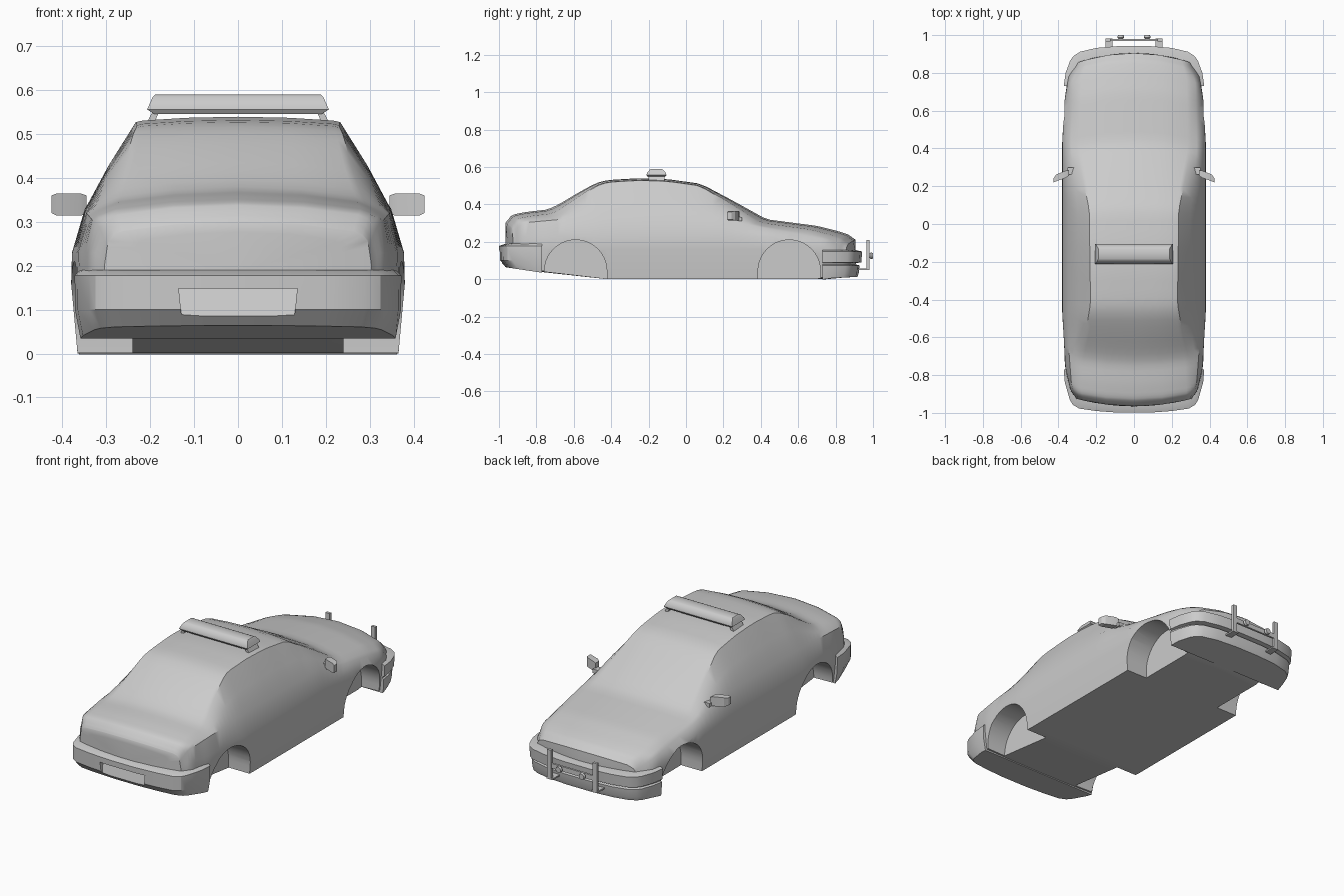
import bpy, bmesh, math

cube = bpy.data.objects.get("Cube")
if cube:
    bpy.data.objects.remove(cube)

paint = bpy.data.materials.new("light_grey")
paint.use_nodes = True
grey = (0.6, 0.6, 0.6, 1)
paint.diffuse_color = grey
paint.node_tree.nodes["Principled BSDF"].inputs["Base Color"].default_value = grey


def loft(name, rings):
    """Skin a list of equal-length closed rings and cap both ends."""
    bm = bmesh.new()
    loops = [[bm.verts.new(point) for point in ring] for ring in rings]
    for a, b in zip(loops, loops[1:]):
        for i in range(len(a)):
            j = (i + 1) % len(a)
            bm.faces.new((a[i], a[j], b[j], b[i]))
    bm.faces.new(loops[0])
    bm.faces.new(reversed(loops[-1]))
    bmesh.ops.recalc_face_normals(bm, faces=bm.faces)
    mesh = bpy.data.meshes.new(name)
    bm.to_mesh(mesh)
    bm.free()
    mesh.materials.append(paint)
    obj = bpy.data.objects.new(name, mesh)
    bpy.context.collection.objects.link(obj)
    return obj


def box(name, xs, ys, zs):
    (x0, x1), (y0, y1) = xs, ys
    return loft(name, [[(x0, y0, z), (x1, y0, z), (x1, y1, z), (x0, y1, z)] for z in zs])


def activate(obj):
    bpy.ops.object.select_all(action='DESELECT')
    obj.select_set(True)
    bpy.context.view_layer.objects.active = obj


def carve(obj, cutter):
    cutter.hide_render = True
    mod = obj.modifiers.new("cut", 'BOOLEAN')
    mod.operation, mod.solver, mod.object = 'DIFFERENCE', 'EXACT', cutter
    activate(obj)
    bpy.ops.object.modifier_apply(modifier=mod.name)
    bpy.data.objects.remove(cutter)


def smooth(obj, degrees=35):
    activate(obj)
    bpy.ops.object.shade_smooth_by_angle(angle=math.radians(degrees))


def linear(table, y):
    if y <= table[0][0]:
        return table[0][1]
    for (ya, va), (yb, vb) in zip(table, table[1:]):
        if y <= yb:
            return va + (vb - va) * (y - ya) / (yb - ya)
    return table[-1][1]


def curve(table, y):
    """Table lookup with softened corners."""
    return sum(linear(table, y + step) for step in (-0.016, 0, 0.016)) / 3


# Body curves along the length: y, value
REAR, NOSE = -0.965, 0.905
TOP = [(REAR, .285), (-.955, .325), (-.93, .345), (-.85, .36), (-.74, .372), (-.68, .4),
       (-.58, .46), (-.48, .515), (-.42, .53), (-.25, .54), (-.1, .535), (.08, .51),
       (.25, .42), (.43, .32), (.7, .285), (.82, .255), (.88, .235), (NOSE, .205)]
EDGE_WIDTH = [(REAR, .28), (-.93, .3), (-.74, .29), (-.6, .258), (-.42, .23), (.08, .237),
              (.25, .27), (.43, .305), (.8, .3), (NOSE, .27)]
EDGE_DROP = [(REAR, .03), (-.74, .03), (-.42, .012), (.08, .012), (.43, .025), (NOSE, .03)]
BELT_WIDTH = [(REAR, .295), (-.9, .33), (-.7, .345), (.45, .35), (.8, .34), (NOSE, .29)]
BELT_Z = [(REAR, .235), (-.92, .3), (-.7, .32), (-.4, .33), (.2, .33), (.43, .28),
          (.8, .21), (NOSE, .16)]
WIDE = [(REAR, .3), (-.93, .335), (-.8, .365), (-.5, .38), (.5, .38), (.7, .37),
        (.85, .345), (NOSE, .31)]
FLOOR = [(REAR, .068), (-.76, .037), (-.42, 0), (.72, 0), (.77, .009), (NOSE, .016)]
BOW = [(REAR, .04), (-.7, .04), (-.4, 0), (0, 0), (.4, -.05), (NOSE, -.055)]


def section(y, scale=1):
    top, floor = curve(TOP, y), linear(FLOOR, y)
    edge, drop = curve(EDGE_WIDTH, y), curve(EDGE_DROP, y)
    belt, belt_z = curve(BELT_WIDTH, y), curve(BELT_Z, y)
    wide = curve(WIDE, y)
    shoulder_z = min(.23, belt_z - .04)
    half = [(wide * .5, floor), (wide * .962, floor), (wide, min(.16, shoulder_z - .04)),
            (wide * .995, shoulder_z), (belt, belt_z),
            ((belt + edge) * .508, (belt_z + top - drop) / 2),
            (edge, top - drop), (edge * .93, top - drop * .72), (edge * .5, top - drop * .2)]
    outline = [(0, floor)] + half + [(0, top)] + [(-x, z) for x, z in reversed(half)]
    middle = (top + floor) / 2
    return [(x * scale, y + curve(BOW, y) * (x * scale / wide) ** 2,
             middle + (z - middle) * scale) for x, z in outline]


# Body shell with bowed end caps
count = 64
stations = [(REAR + NOSE) / 2 + (NOSE - REAR) / 2 * math.sin(math.pi * (i / count - .5))
            for i in range(count + 1)]
caps = (.15, .5, .8)
body = loft("body", [section(REAR, k) for k in caps] + [section(y) for y in stations]
            + [section(NOSE, k) for k in reversed(caps)])

# Wheel wells
for centre in (-.59, .552):
    for side in (-1, 1):
        arch = [(centre + .167 * math.cos(a), .043 + .167 * math.sin(a))
                for a in (math.pi * i / 20 for i in range(21))]
        arch = [(centre + .167, -.1)] + arch + [(centre - .167, -.1)]
        carve(body, loft("well_cutter", [[(side * x, y, z) for y, z in arch] for x in (.24, .5)]))
smooth(body)


def bumper(name, half, levels):
    """Band around one end of the car; levels are (height, scale), None follows the floor."""
    outline = half + [(-x, y) for x, y in reversed(half)]
    limit = abs(half[0][1])
    rings = []
    for z, scale in levels:
        ring = []
        for x, y in outline:
            y = math.copysign(max(abs(y * scale), limit), y)
            ring.append((x * scale, y, linear(FLOOR, y) - .004 if z is None else z))
        rings.append(ring)
    return loft(name, rings)


# Bumpers
rear_bumper = bumper("rear_bumper",
                     [(.372, -.77), (.366, -.84), (.34, -.93), (.325, -.956), (.29, -.977),
                      (.2, -.99), (.08, -.999)],
                     [(None, .965), (.1, .998), (.178, 1), (.19, .965)])
recess = [(-.985, .08, .128), (-.968, .148, .135)]
carve(rear_bumper, loft("plate_cutter", [[(-w, y, z), (w, y, z), (w, -1.1, z), (-w, -1.1, z)]
                                         for y, z, w in recess]))
smooth(rear_bumper, 25)

front_bumper = bumper("front_bumper",
                      [(.372, .73), (.362, .8), (.338, .865), (.32, .89), (.285, .912),
                       (.2, .932), (.08, .942)],
                      [(None, .972), (.03, .98), (.074, .985), (.078, .965), (.086, .965),
                       (.09, .995), (.148, 1), (.156, .96)])
smooth(front_bumper, 25)

# Roof light bar
bar = [(.19, .045, .545), (.207, .053, .556), (.202, .051, .567), (.194, .036, .585),
       (.188, .026, .59)]
light_bar = loft("light_bar", [[(-x, -.158 - y, z), (x, -.158 - y, z), (x, -.158 + y, z),
                                (-x, -.158 + y, z)] for x, y, z in bar])
smooth(light_bar, 30)

# Paired parts
for side, label in ((1, "left"), (-1, "right")):
    # Light bar foot, leaning inward
    loft(label + "_bar_foot", [[(side * x0, -.2, z), (side * x1, -.2, z), (side * x1, -.115, z),
                                (side * x0, -.115, z)]
                               for x0, x1, z in ((.19, .207, .527), (.18, .195, .55))])

    # Door mirror
    shape = [(.345, .255, .285, .317, .36), (.36, .245, .283, .314, .365),
             (.412, .226, .262, .314, .365), (.425, .22, .243, .32, .36)]
    mirror = loft(label + "_mirror", [[(side * x, y0, z0), (side * x, y1, z0), (side * x, y1, z1),
                                       (side * x, y0, z1)] for x, y0, y1, z0, z1 in shape])
    smooth(mirror, 30)
    box(label + "_mirror_stalk", (side * .31, side * .352), (.262, .3), (.31, .332))

    # Push bar upright, bracket and lamp
    box(label + "_push_bar", (side * .125, side * .15), (.966, .981), (.05, .21))
    box(label + "_push_bracket", (side * .115, side * .152), (.88, .981), (.05, .058))
    disc = [(math.cos(a), math.sin(a)) for a in (math.tau * i / 12 for i in range(12))]
    lamp = loft(label + "_push_lamp", [[(side * .07 + r * c, y, .125 + r * s) for c, s in disc]
                                       for y, r in ((.978, .009), (.988, .018), (1, .015))])
    smooth(lamp)

# Push bar crosspiece
box("push_crossbar", (-.15, .15), (.968, .979), (.112, .138))
